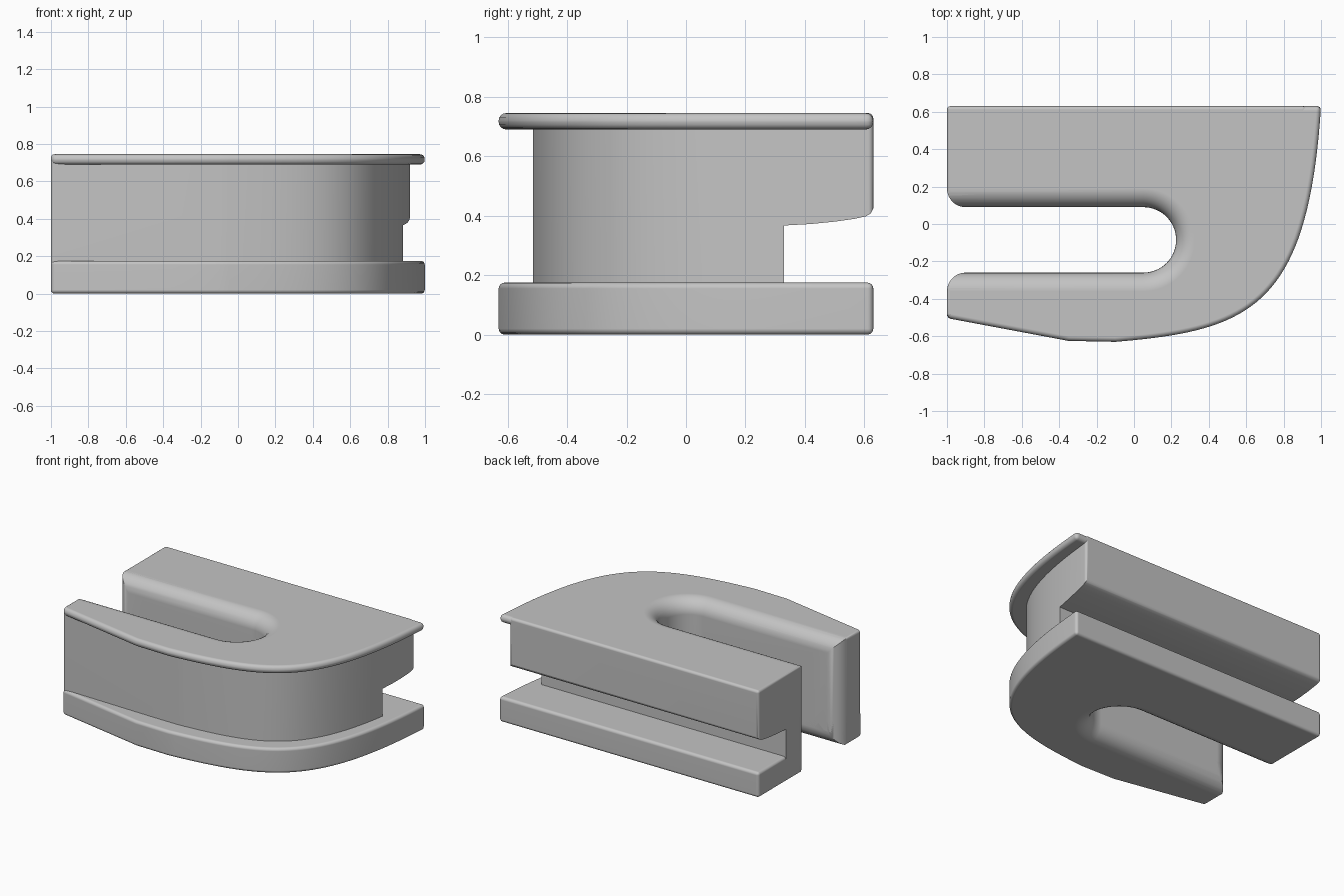
import bpy, bmesh, math
from mathutils import Vector
from mathutils.geometry import interpolate_bezier

if "Cube" in bpy.data.objects:
    bpy.data.objects.remove(bpy.data.objects["Cube"])

HEIGHT, BACK, SLOT_Y, SLOT_R, FILLET = 0.745, 0.63, -0.085, 0.175, 0.1

grey = bpy.data.materials.new("plain_grey")
grey.use_nodes = True
colour = (0.55, 0.55, 0.55, 1)
grey.diffuse_color = colour
grey.node_tree.nodes["Principled BSDF"].inputs["Base Color"].default_value = colour


def loft(name, rings):
    """Solid made by joining matching rings of points."""
    bm = bmesh.new()
    loops = [[bm.verts.new(p) for p in ring] for ring in rings]
    bm.faces.new(loops[0])
    bm.faces.new(loops[-1])
    n = len(loops[0])
    for a, b in zip(loops, loops[1:]):
        for i in range(n):
            j = (i + 1) % n
            bm.faces.new((a[i], a[j], b[j], b[i]))
    bmesh.ops.recalc_face_normals(bm, faces=bm.faces)
    mesh = bpy.data.meshes.new(name)
    bm.to_mesh(mesh)
    bm.free()
    obj = bpy.data.objects.new(name, mesh)
    bpy.context.collection.objects.link(obj)
    mesh.materials.append(grey)
    return obj


def prism(name, outline, z0, z1):
    return loft(name, [[(x, y, z) for x, y in outline] for z in (z0, z1)])


def arc(cx, cy, r, start, end, n=12):
    angles = [math.radians(start + (end - start) * i / n) for i in range(n + 1)]
    return [(cx + r * math.cos(a), cy + r * math.sin(a)) for a in angles]


def curved_outline(front_points, *handles):
    """Straight back and left end, curved nose on the front left."""
    pts = interpolate_bezier(*[Vector(h) for h in handles], 40)
    return [(-1, BACK)] + front_points + [(p.x, p.y) for p in pts]


# Outlines of the two plates and of the narrower body
plate = curved_outline([(-1, -0.503), (-0.35, -0.625)],
                       (-0.1, -0.63), (0.62, -0.57), (0.93, -0.45), (1, BACK))
core = curved_outline([(-1, -0.497), (-0.3, -0.513)],
                      (-0.1, -0.515), (0.55, -0.47), (0.83, -0.38), (0.92, BACK))

# Slot cutter: straight slot with a round end, flaring at top and bottom
rings = []
fillet_steps = [math.radians(90 * i / 8) for i in range(9)]
levels = [(FILLET * (1 - math.sin(a)), FILLET * (1 - math.cos(a))) for a in fillet_steps]
bottom = [(z, flare) for z, flare in reversed(levels)][::-1]
profile = [(FILLET * (1 - math.cos(a)), FILLET * (1 - math.sin(a))) for a in fillet_steps]
profile = [(-0.05, FILLET)] + profile
profile += [(HEIGHT - z, flare) for z, flare in reversed(profile)]
for z, flare in profile:
    r = SLOT_R + flare
    outline = [(-1.2, SLOT_Y - r)] + arc(0.05, SLOT_Y, r, -90, 90, 32) + [(-1.2, SLOT_Y + r)]
    rings.append([(x, y, z) for x, y in outline])
slot_cutter = loft("slot_cutter", rings)

# Mouth cutter: rounds the upright corners where the slot opens
side = SLOT_R + FILLET
mouth = arc(-1 + FILLET, SLOT_Y + side, FILLET, 270, 180)
mouth = [(-0.8, SLOT_Y + SLOT_R)] + mouth + [(-1.2, SLOT_Y + side)]
mouth += [(x, 2 * SLOT_Y - y) for x, y in reversed(mouth)]
mouth_cutter = prism("mouth_cutter", mouth, -0.1, 0.9)

# Groove cutter: channel along the back with a rising, rounded ceiling
groove = [(0.33, 0.05), (0.33, 0.367), (0.42, 0.372), (0.5, 0.38), (0.57, 0.39),
          (0.605, 0.398), (0.622, 0.408), (BACK, 0.425), (0.8, 0.43), (0.8, 0.05)]
groove_cutter = loft("groove_cutter", [[(x, y, z) for y, z in groove] for x in (-1.2, 1.2)])
cutters = [slot_cutter, mouth_cutter, groove_cutter]
for c in cutters:
    c.hide_render = True


def finish(obj, width, cuts):
    """Round the edges, cut the openings, then shade smoothly."""
    bevel = obj.modifiers.new("round_edges", 'BEVEL')
    bevel.width = width
    bevel.segments = 4
    bevel.limit_method = 'ANGLE'
    bevel.angle_limit = math.radians(30)
    for c in cuts:
        mod = obj.modifiers.new(c.name, 'BOOLEAN')
        mod.operation = 'DIFFERENCE'
        mod.solver = 'EXACT'
        mod.object = c
    deps = bpy.context.evaluated_depsgraph_get()
    mesh = bpy.data.meshes.new_from_object(obj.evaluated_get(deps))
    obj.modifiers.clear()
    obj.data = mesh
    mesh.shade_smooth()
    mesh.set_sharp_from_angle(angle=math.radians(35))
    normals = obj.modifiers.new("flat_face_normals", 'WEIGHTED_NORMAL')
    normals.keep_sharp = True


# Parts
finish(prism("base_plate", plate, 0, 0.175), 0.02, cutters[:2])
finish(prism("body", core, 0.1, HEIGHT), 0.018, cutters)
finish(prism("top_flange", plate, 0.69, HEIGHT), 0.025, cutters[:2])

for c in cutters:
    bpy.data.objects.remove(c)
